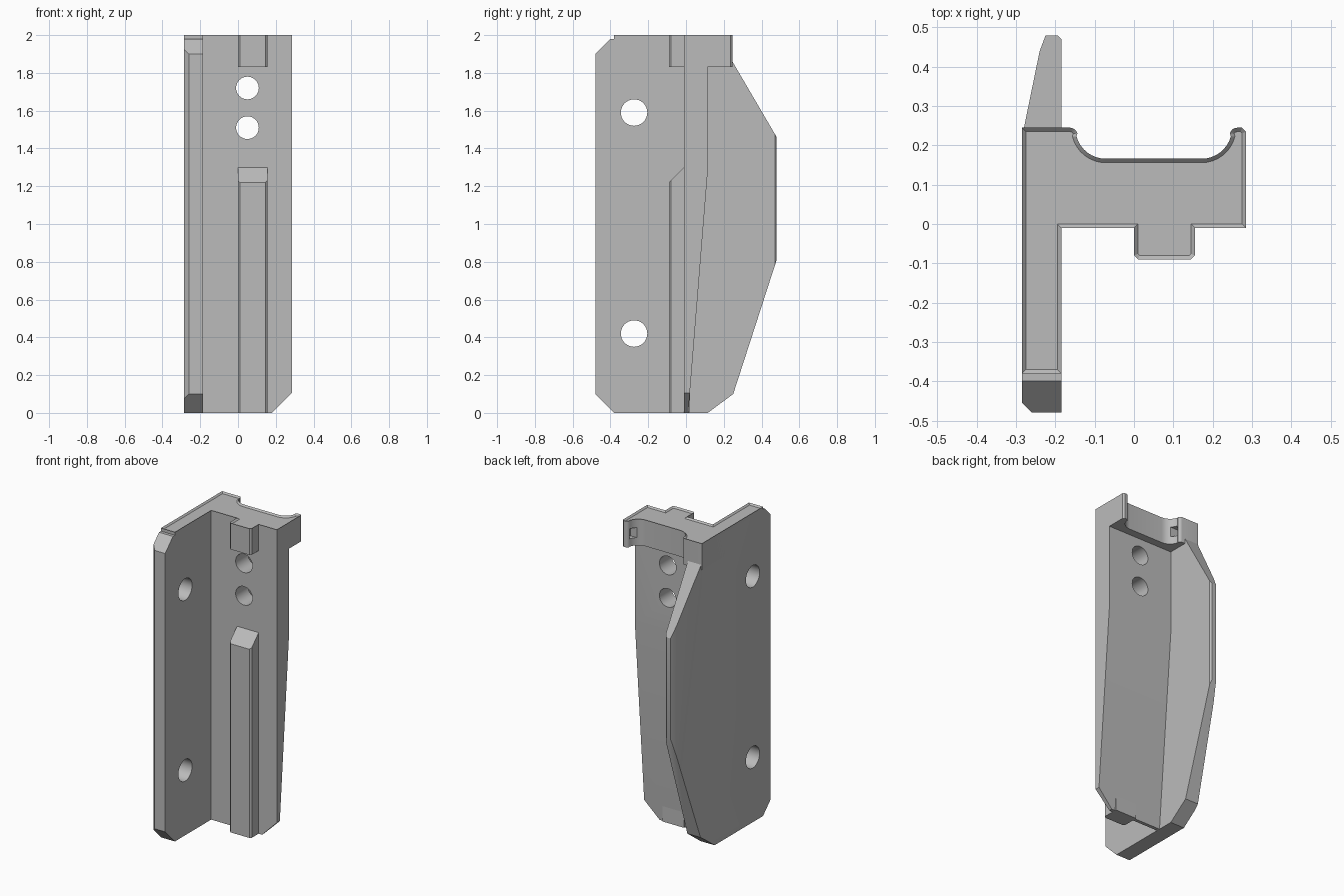
import bpy, bmesh, math
from mathutils import Vector, Matrix

cube = bpy.data.objects.get("Cube")
if cube:
    bpy.data.objects.remove(cube)

grey = bpy.data.materials.new("plain_grey")
grey.use_nodes = True
COLOUR = (0.5, 0.5, 0.5, 1)
grey.diffuse_color = COLOUR
grey.node_tree.nodes["Principled BSDF"].inputs["Base Color"].default_value = COLOUR


def prism(name, points, axis, lo, hi, planes=(), rim=0):
    """Extrude a closed profile along an axis, trim by planes, chamfer the top rim."""
    place = {"x": lambda a, b: (lo, a, b), "z": lambda a, b: (a, b, lo)}[axis]
    step = Vector((hi - lo, 0, 0)) if axis == "x" else Vector((0, 0, hi - lo))
    bm = bmesh.new()
    face = bm.faces.new([bm.verts.new(place(*p)) for p in points])
    out = bmesh.ops.extrude_face_region(bm, geom=[face])["geom"]
    bmesh.ops.translate(bm, vec=step, verts=[g for g in out if isinstance(g, bmesh.types.BMVert)])
    bmesh.ops.recalc_face_normals(bm, faces=bm.faces)
    for co, no in planes:
        geom = bm.verts[:] + bm.edges[:] + bm.faces[:]
        cut = bmesh.ops.bisect_plane(bm, geom=geom, plane_co=co, plane_no=no, clear_outer=True)
        edges = [g for g in cut["geom_cut"] if isinstance(g, bmesh.types.BMEdge)]
        bmesh.ops.holes_fill(bm, edges=edges)
    if rim:
        top = [f for f in bm.faces if f.normal.z > 0.9]
        ring = list(top[0].verts)
        bmesh.ops.inset_region(bm, faces=top, thickness=rim, use_even_offset=True)
        for v in ring:
            v.co.z -= rim
    bmesh.ops.recalc_face_normals(bm, faces=bm.faces)
    return finish(name, bm)


def finish(name, bm):
    mesh = bpy.data.meshes.new(name)
    bm.to_mesh(mesh)
    bm.free()
    mesh.materials.append(grey)
    obj = bpy.data.objects.new(name, mesh)
    bpy.context.collection.objects.link(obj)
    return obj


def carve(obj, cutter):
    mod = obj.modifiers.new("cut", "BOOLEAN")
    mod.operation, mod.solver, mod.object = "DIFFERENCE", "EXACT", cutter
    bpy.context.view_layer.objects.active = obj
    bpy.ops.object.modifier_apply(modifier=mod.name)
    bpy.data.objects.remove(cutter)


def drill(obj, centre, radius, axis):
    bm = bmesh.new()
    turn = Matrix.Rotation(math.pi / 2, 4, "Y" if axis == "x" else "X")
    bmesh.ops.create_cone(bm, cap_ends=True, segments=40, radius1=radius, radius2=radius,
                          depth=0.6, matrix=Matrix.Translation(centre) @ turn)
    carve(obj, finish("drill", bm))


def arc(cx, cy, r, start, end, n=8):
    angles = [math.radians(start + (end - start) * i / n) for i in range(n + 1)]
    return [(cx + r * math.cos(a), cy + r * math.sin(a)) for a in angles]


OUT, IN, SIDE, FRONT, BACK = -0.285, -0.185, 0.285, -0.01, 0.245

# Side plate with a tapered rear fin
outline = [(-0.38, 0), (0.115, 0), (0.25, 0.1), (0.48, 0.81), (0.48, 1.46),
           (0.24, 1.87), (0.235, 1.98), (-0.4, 1.98), (-0.48, 1.9), (-0.48, 0.1)]
plate = prism("side_plate", outline, "x", OUT, IN, planes=[
    ((OUT, -0.455, 0), (-1, -1, 0)),
    ((OUT, 0.22, 0), (-0.22, 0.045, 0)),
    ((-0.24, 0.44, 0), (-0.04, 0.015, 0)),
    ((IN, 0.47, 0), (1, 1, 0))])
for z in (0.42, 1.59):
    drill(plate, (-0.235, -0.275, z), 0.07, "x")

# Spine, thinning toward the bottom
spine = prism("spine", [(FRONT, 0), (0.012, 0), (0.115, 1.28), (0.115, 1.9), (FRONT, 1.9)],
              "x", -0.2, SIDE, planes=[((SIDE, 0, 0.105), (1, 0, -1))])
for z in (1.51, 1.72):
    drill(spine, (0.05, 0, z), 0.06, "y")

# Front rib with sloped top
RIB = [(0, 0.02), (0, -0.08), (0.01, -0.09), (0.145, -0.09), (0.155, -0.08), (0.155, 0.02)]
rib = prism("front_rib", RIB, "z", 0, 1.4, planes=[((0, FRONT, 1.3), (0, -1, 1))])

# Head with scooped back, two horns and a front lug
left = arc(0.172, 0.243, 0.077, -90, -15) + arc(0.263, 0.225, 0.02, 165, 90, 4)
right = [(0.05 * 2 - x, y) for x, y in reversed(left)]
shoulder = [(0.275, BACK), (SIDE, 0.235), (SIDE, FRONT)]
lug = [(0.155, FRONT), (0.155, -0.08), (0.145, -0.09), (0.01, -0.09), (0, -0.08), (0, FRONT)]
right = [p for p in right if p[0] > OUT]
profile = ([(OUT, BACK)] + right + left + shoulder + lug
           + [(IN, FRONT), (IN, -0.38), (OUT, -0.38)])
head = prism("head", profile, "z", 1.83, 2, rim=0.01)

# Pockets in the horn scoops
for lo, hi in ((0.2, 0.268), (-0.19, -0.1)):
    carve(head, prism("pocket", [(0.185, 1.88), (0.225, 1.88), (0.225, 1.945), (0.185, 1.945)],
                      "x", lo, hi))

for obj in (plate, spine, rib, head):
    bpy.ops.object.select_all(action="DESELECT")
    obj.select_set(True)
    bpy.context.view_layer.objects.active = obj
    bpy.ops.object.shade_smooth_by_angle(angle=math.radians(25))
